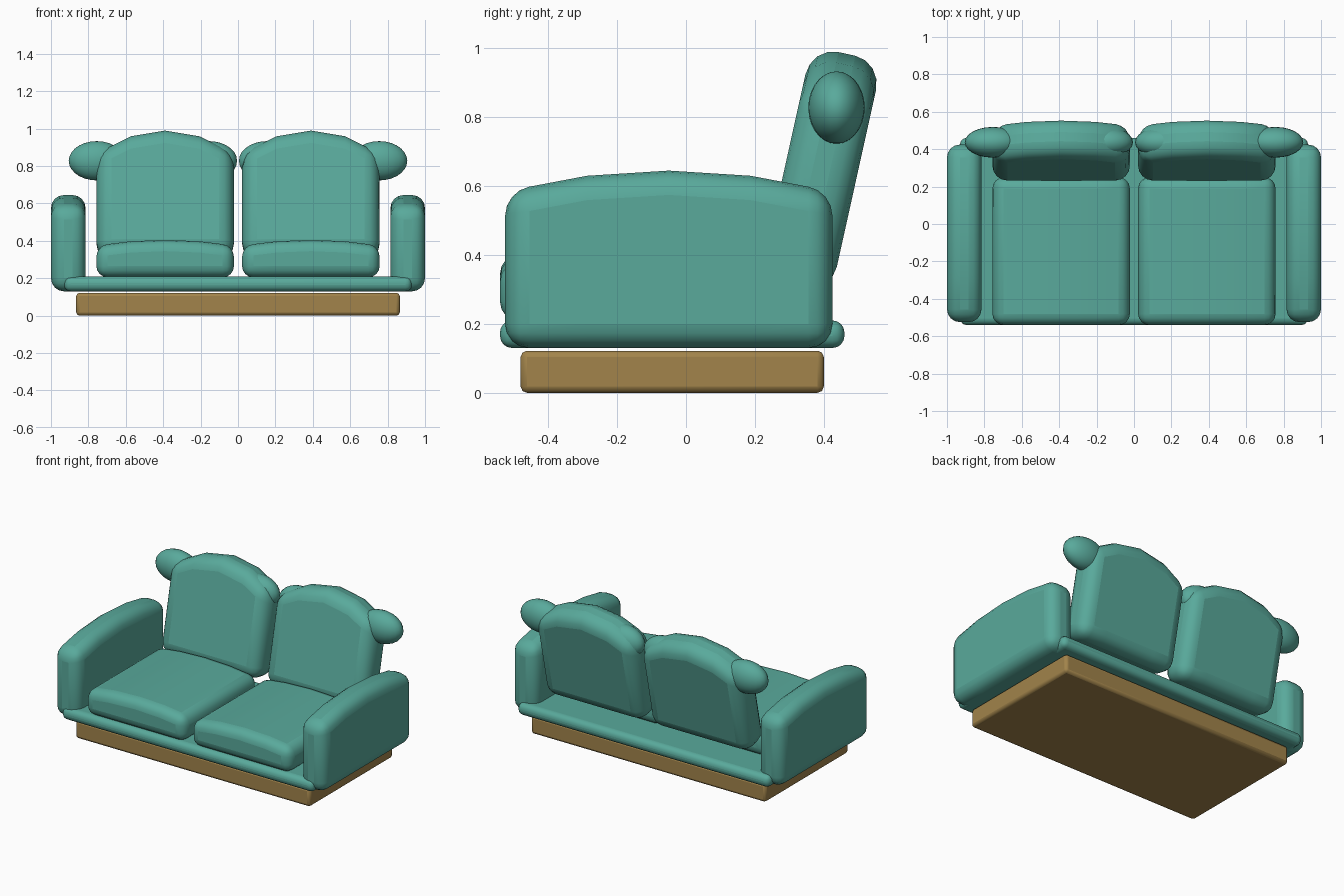
import bpy, bmesh, math
from mathutils import Matrix, Vector

cube = bpy.data.objects.get("Cube")
if cube:
    bpy.data.objects.remove(cube, do_unlink=True)


def material(name, rgb):
    m = bpy.data.materials.new(name)
    m.use_nodes = True
    colour = (*rgb, 1)
    m.diffuse_color = colour
    m.node_tree.nodes["Principled BSDF"].inputs["Base Color"].default_value = colour
    return m


teal = material("teal fabric", (0.10, 0.40, 0.33))
wood = material("brown wood", (0.36, 0.23, 0.07))


def finish(name, bm, mat, bevel=0, segments=4):
    bmesh.ops.recalc_face_normals(bm, faces=bm.faces)
    mesh = bpy.data.meshes.new(name)
    bm.to_mesh(mesh)
    bm.free()
    mesh.materials.append(mat)
    obj = bpy.data.objects.new(name, mesh)
    bpy.context.collection.objects.link(obj)
    if bevel:
        mod = obj.modifiers.new("Rounded edges", "BEVEL")
        mod.width = bevel
        mod.segments = segments
        mod.limit_method = "ANGLE"
        mod.angle_limit = math.radians(40)
    bpy.ops.object.select_all(action="DESELECT")
    obj.select_set(True)
    bpy.context.view_layer.objects.active = obj
    bpy.ops.object.shade_smooth_by_angle(angle=math.radians(35))
    return obj


def cushion(name, low, high, bevel, mat=teal, crown=0, axis=0, tilt=0, segments=4):
    """Rounded box whose top rises by crown along one axis; tilts about its bottom."""
    low, high = Vector(low), Vector(high)
    size, middle = high - low, (low + high) / 2
    base = Vector((middle.x, middle.y, low.z))
    bm = bmesh.new()
    bmesh.ops.create_cube(bm, size=1)
    bmesh.ops.translate(bm, verts=bm.verts, vec=(0, 0, 0.5))
    if crown:
        normal = Vector((axis == 0, axis == 1, 0))
        for cut in (-0.25, 0, 0.25):
            bmesh.ops.bisect_plane(bm, geom=bm.verts[:] + bm.edges[:] + bm.faces[:],
                                   plane_co=normal * cut, plane_no=normal)
    for v in bm.verts:
        rise = crown * (1 - (2 * v.co[axis]) ** 2) if v.co.z > 0.5 else 0
        v.co = Vector(a * b for a, b in zip(v.co, size))
        v.co.z += rise
    bmesh.ops.transform(bm, verts=bm.verts,
                        matrix=Matrix.Translation(base) @ Matrix.Rotation(-tilt, 4, "X"))
    return finish(name, bm, mat, bevel, segments)


def bolster(name, x):
    bm = bmesh.new()
    bmesh.ops.create_uvsphere(bm, u_segments=24, v_segments=14, radius=1)
    bmesh.ops.transform(bm, verts=bm.verts,
                        matrix=Matrix.Translation((x, 0.437, 0.828))
                        @ Matrix.Diagonal((0.15, 0.082, 0.105, 1)))
    return finish(name, bm, teal)


# Plinth and upholstered platform
cushion("wood_base", (-0.865, -0.48, 0), (0.865, 0.40, 0.122), 0.018, wood, segments=2)
cushion("platform", (-0.93, -0.54, 0.13), (0.93, 0.46, 0.21), 0.035)

# Matching left and right halves
for side, s in (("left", 1), ("right", -1)):
    def span(a, b):
        return sorted((a * s, b * s))

    x0, x1 = span(0.815, 1.0)
    cushion(side + "_arm", (x0, -0.525, 0.13), (x1, 0.425, 0.585), 0.07,
            crown=0.06, axis=1)
    x0, x1 = span(0.022, 0.757)
    cushion(side + "_seat_cushion", (x0, -0.54, 0.205), (x1, 0.25, 0.375), 0.06,
            crown=0.03)
    cushion(side + "_back_cushion", (x0, 0.213, 0.31), (x1, 0.423, 0.875), 0.08,
            crown=0.125, tilt=math.radians(12.5))
    bolster(side + "_outer_bolster", s * 0.755)
    bolster(side + "_inner_bolster", s * 0.155)
